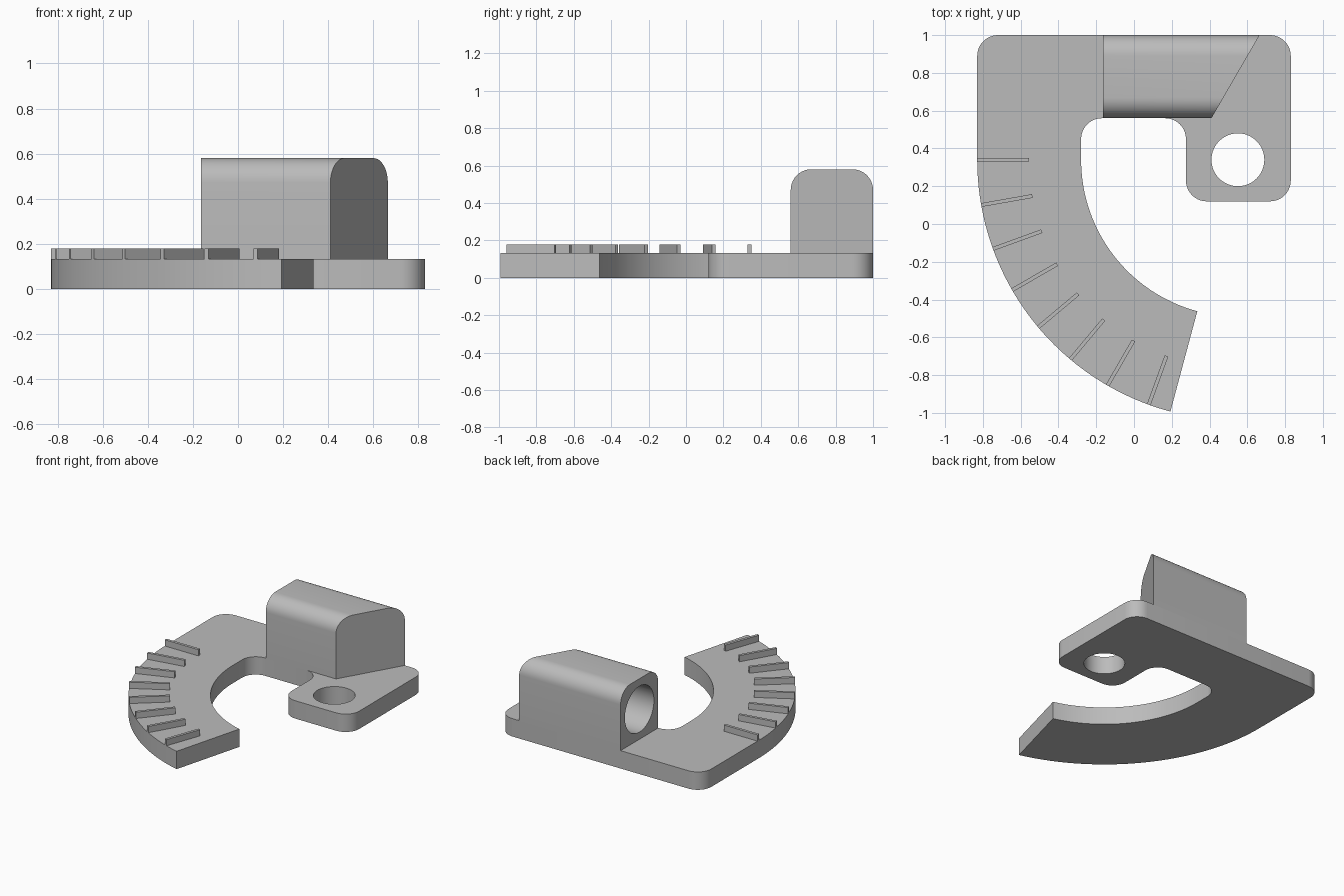
import bpy, bmesh
from math import cos, sin, pi, radians, atan2
from mathutils import Matrix, Vector

cube = bpy.data.objects.get("Cube")
if cube:
    bpy.data.objects.remove(cube, do_unlink=True)

grey = bpy.data.materials.new("light grey")
grey.use_nodes = True
colour = (0.5, 0.5, 0.5, 1)
grey.diffuse_color = colour
grey.node_tree.nodes["Principled BSDF"].inputs["Base Color"].default_value = colour

PIVOT = Vector((0.55, 0.34))
OUTER, INNER, TICK_START = 1.38, 0.83, 1.105
THICK, FILLET = 0.132, 0.11


def arc(centre, radius, start, end, steps):
    """Points along an arc, angles in degrees."""
    angles = [radians(start + (end - start) * i / steps) for i in range(steps + 1)]
    return [(centre[0] + radius * cos(a), centre[1] + radius * sin(a)) for a in angles]


def fillet(x, y, sx, sy, start, end):
    """Round a right-angled corner; sx, sy point towards the arc centre."""
    return arc((x + sx * FILLET, y + sy * FILLET), FILLET, start, end, 10)


def prism(name, points, offset):
    """Extrude a closed loop of 3D points along a vector."""
    bm = bmesh.new()
    face = bm.faces.new([bm.verts.new(p) for p in points])
    new = bmesh.ops.extrude_face_region(bm, geom=[face])["geom"]
    bmesh.ops.translate(bm, vec=offset, verts=[g for g in new if isinstance(g, bmesh.types.BMVert)])
    bmesh.ops.recalc_face_normals(bm, faces=bm.faces)
    mesh = bpy.data.meshes.new(name)
    bm.to_mesh(mesh)
    bm.free()
    mesh.materials.append(grey)
    obj = bpy.data.objects.new(name, mesh)
    bpy.context.collection.objects.link(obj)
    return obj


def cut(obj, cutter):
    """Subtract a cutter, apply it and discard the cutter."""
    mod = obj.modifiers.new("cut", "BOOLEAN")
    mod.operation, mod.solver, mod.object = "DIFFERENCE", "EXACT", cutter
    cutter.hide_render = True
    bpy.context.view_layer.objects.active = obj
    bpy.ops.object.modifier_apply(modifier=mod.name)
    bpy.data.objects.remove(cutter, do_unlink=True)


def smooth(obj):
    bpy.ops.object.select_all(action="DESELECT")
    obj.select_set(True)
    bpy.context.view_layer.objects.active = obj
    bpy.ops.object.shade_smooth_by_angle(angle=radians(30))


# Hook-shaped base plate with a curved scale arm
outline = (
    fillet(-0.83, 1, 1, -1, 90, 180)
    + arc(PIVOT, OUTER, 180, 255, 48)
    + arc(PIVOT, INNER, 255, 180, 40)
    + fillet(-0.28, 0.56, 1, -1, 180, 90)
    + fillet(0.275, 0.56, -1, -1, 90, 0)
    + fillet(0.275, 0.12, 1, 1, 180, 270)
    + fillet(0.83, 0.12, -1, 1, 270, 360)
    + fillet(0.83, 1, -1, -1, 0, 90)
)
plate = prism("base_plate", [(x, y, 0) for x, y in outline], (0, 0, THICK))

# Round pivot hole
hole = arc(PIVOT, 0.14, 0, 360, 48)[:-1]
cut(plate, prism("pivot_cutter", [(x, y, -0.1) for x, y in hole], (0, 0, 0.5)))
smooth(plate)

# Socket block: rounded-top section running along x
LEFT, TOP = -0.165, 0.58
section = ([(0.56, THICK)] + fillet(0.56, TOP, 1, -1, 180, 90)
           + fillet(1, TOP, -1, -1, 90, 0) + [(1, THICK)])
block = prism("socket_block", [(LEFT, y, z) for y, z in section], (1, 0, 0))

# Slanted end of the block
for v in block.data.vertices:
    if v.co.x > 0:
        v.co.x = 0.41 + (v.co.y - 0.56) * 0.255 / 0.44

# Blind bore entering from the square end
bore = arc((0.78, 0.355), 0.17, 0, 360, 48)[:-1]
cut(block, prism("bore_cutter", [(LEFT - 0.1, y, z) for y, z in bore], (0.56, 0, 0)))
smooth(block)

# Raised scale ticks every ten degrees
for i in range(8):
    turn = Matrix.Rotation(radians(180 + 10 * i), 3, "Z")
    corners = [(TICK_START, -0.01), (OUTER, -0.01), (OUTER, 0.01), (TICK_START, 0.01)]
    base = [turn @ Vector((r, w, 0)) + PIVOT.to_3d() + Vector((0, 0, THICK)) for r, w in corners]
    prism(f"scale_tick_{i + 1}", base, (0, 0, 0.046))
